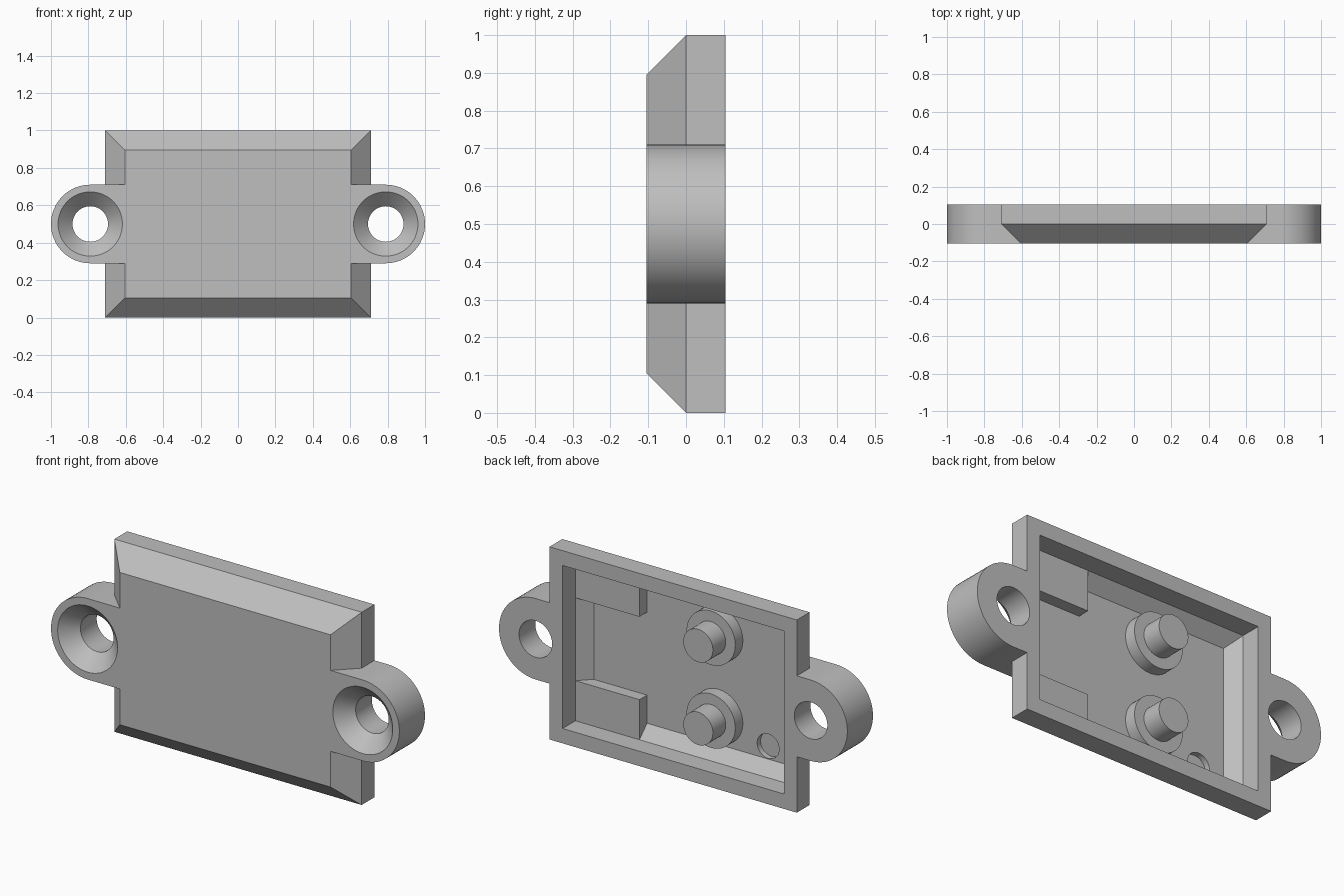
import bpy, bmesh, math
from mathutils import Matrix, Vector

cube = bpy.data.objects.get("Cube")
if cube:
    bpy.data.objects.remove(cube, do_unlink=True)

grey = bpy.data.materials.new("light_grey")
grey.use_nodes = True
colour = (0.52, 0.52, 0.52, 1)
grey.diffuse_color = colour
grey.node_tree.nodes["Principled BSDF"].inputs["Base Color"].default_value = colour

MID = 0.5            # height of the centre line
FRONT, BACK = -0.105, 0.105
FLOOR, SHELF = -0.062, 0.0


def finish(name, bm):
    bmesh.ops.recalc_face_normals(bm, faces=bm.faces)
    mesh = bpy.data.meshes.new(name)
    bm.to_mesh(mesh)
    bm.free()
    mesh.materials.append(grey)
    obj = bpy.data.objects.new(name, mesh)
    bpy.context.collection.objects.link(obj)
    return obj


def loft(name, rings):
    """Skin a list of equal-length point rings and cap both ends."""
    bm = bmesh.new()
    loops = [[bm.verts.new(p) for p in ring] for ring in rings]
    n = len(loops[0])
    for a, b in zip(loops, loops[1:]):
        for i in range(n):
            j = (i + 1) % n
            bm.faces.new((a[i], a[j], b[j], b[i]))
    bm.faces.new(loops[0])
    bm.faces.new(loops[-1])
    return finish(name, bm)


def rect(hx, hz, y, cx=0, cz=MID):
    return [(cx + sx * hx, y, cz + sz * hz)
            for sx, sz in ((-1, -1), (1, -1), (1, 1), (-1, 1))]


def circle(r, y, cx, cz=MID, n=64):
    return [(cx + r * math.cos(math.tau * i / n), y, cz + r * math.sin(math.tau * i / n))
            for i in range(n)]


def ear_outline(side, y, r=0.21, n=32):
    arc = [(side * (0.79 + r * math.cos(t)), y, MID + r * math.sin(t))
           for t in (math.pi * (i / n - 0.5) for i in range(n + 1))]
    return [(side * 0.6, y, MID - r)] + arc + [(side * 0.6, y, MID + r)]


def combine(target, tool, operation):
    tool.hide_render = True
    mod = target.modifiers.new(operation.title(), 'BOOLEAN')
    mod.operation, mod.solver, mod.object = operation, 'EXACT', tool
    bpy.context.view_layer.objects.active = target
    bpy.ops.object.modifier_apply(modifier=mod.name)
    bpy.data.objects.remove(tool, do_unlink=True)


# Housing with a bevelled front
housing = loft("housing", [rect(0.605, 0.395, FRONT), rect(0.71, 0.5, 0), rect(0.71, 0.5, BACK)])

# Rounded mounting ears
for side in (-1, 1):
    combine(housing, loft("ear", [ear_outline(side, FRONT), ear_outline(side, BACK)]), 'UNION')

# Hollow back with sloped lower walls
combine(housing, loft("cavity", [rect(0.573, 0.361, FLOOR), rect(0.635, 0.423, 0),
                                 rect(0.635, 0.423, 0.2)]), 'DIFFERENCE')

# Countersunk screw holes
for side in (-1, 1):
    x = side * 0.79
    combine(housing, loft("screw_hole", [circle(0.182, FRONT - 0.01, x), circle(0.095, FRONT + 0.077, x),
                                         circle(0.095, 0.2, x)]), 'DIFFERENCE')

# Shallow round recess in the floor
combine(housing, loft("recess", [circle(0.063, -0.09, -0.428, 0.206),
                                 circle(0.063, -0.02, -0.428, 0.206)]), 'DIFFERENCE')
parts = [housing]

# Corner blocks and stepped pegs, upper and lower
for word, sign in (("lower", -1), ("upper", 1)):
    parts.append(loft(word + "_block", [rect(0.184, 0.104, y, 0.451, MID + sign * 0.319)
                                        for y in (FLOOR - 0.003, SHELF)]))
    z = MID + sign * 0.215
    parts.append(loft(word + "_peg", [circle(r, y, -0.143, z) for r, y in (
        (0.14, FLOOR - 0.003), (0.14, SHELF), (0.085, SHELF), (0.085, BACK))]))

# Smooth round walls, crisp edges
for obj in parts:
    bpy.ops.object.select_all(action='DESELECT')
    obj.select_set(True)
    bpy.context.view_layer.objects.active = obj
    bpy.ops.object.shade_smooth_by_angle(angle=math.radians(30))
